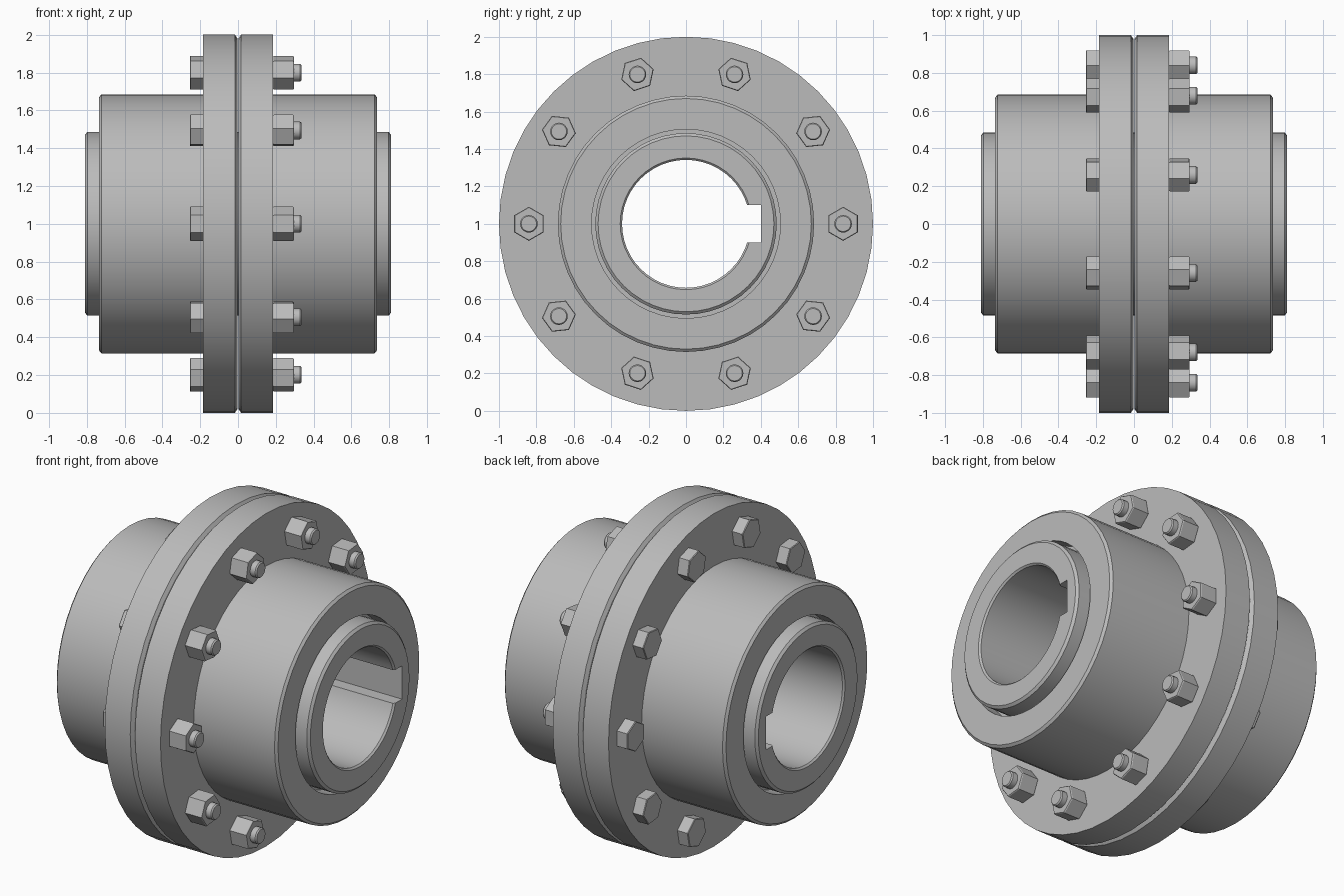
import bpy, bmesh, math

cube = bpy.data.objects.get("Cube")
if cube:
    bpy.data.objects.remove(cube, do_unlink=True)

AXIS = (0, 0, 1)      # the shaft axis runs along x through this point
SIDES = 48
BOLTS = 10
BOLT_CIRCLE = 0.84

steel = bpy.data.materials.new("grey steel")
steel.use_nodes = True
GREY = (0.5, 0.5, 0.5, 1)
steel.diffuse_color = GREY
steel.node_tree.nodes["Principled BSDF"].inputs["Base Color"].default_value = GREY


def lathe_mesh(name, profiles, offset=0.0):
    """Revolve closed (x, radius) profiles about x; each has its side count and phase."""
    bm = bmesh.new()
    for points, sides, phase in profiles:
        rings = []
        for i in range(sides):
            a = phase + math.tau * i / sides
            rings.append([bm.verts.new((x, offset + r * math.cos(a), r * math.sin(a)))
                          for x, r in points])
        n = len(points)
        for i in range(sides):
            here, there = rings[i], rings[(i + 1) % sides]
            for j in range(n):
                k = (j + 1) % n
                if points[j][1] == 0 and points[k][1] == 0:
                    continue
                bm.faces.new((here[j], here[k], there[k], there[j]))
    bmesh.ops.remove_doubles(bm, verts=bm.verts, dist=1e-5)
    bmesh.ops.recalc_face_normals(bm, faces=bm.faces)
    mesh = bpy.data.meshes.new(name)
    bm.to_mesh(mesh)
    bm.free()
    mesh.materials.append(steel)
    return mesh


def place(name, mesh, turn=0.0):
    obj = bpy.data.objects.new(name, mesh)
    obj.location = AXIS
    obj.rotation_euler.x = turn
    bpy.context.collection.objects.link(obj)
    return obj


def smooth(obj):
    bpy.ops.object.select_all(action='DESELECT')
    obj.select_set(True)
    bpy.context.view_layer.objects.active = obj
    bpy.ops.object.shade_smooth_by_angle(angle=math.radians(30))


# Hub tube with chamfered rims
end = [(0.80, 0.342), (0.81, 0.352), (0.81, 0.470), (0.797, 0.485)]
hub_profile = end + [(-x, r) for x, r in reversed(end)]
hub = place("hub", lathe_mesh("hub", [(hub_profile, SIDES, 0)]))

# Keyway slot cut through the bore
bpy.ops.mesh.primitive_cube_add(size=1, location=(0, 0.3, 1))
cutter = bpy.context.object
cutter.name = "keyway_cutter"
cutter.scale = (2, 0.2, 0.2)
cutter.hide_render = True
slot = hub.modifiers.new("keyway", 'BOOLEAN')
slot.operation = 'DIFFERENCE'
slot.solver = 'EXACT'
slot.object = cutter
bpy.context.view_layer.objects.active = hub
bpy.ops.object.modifier_apply(modifier=slot.name)
bpy.data.objects.remove(cutter, do_unlink=True)
smooth(hub)

# Two mirrored flanged sleeves meeting at a V groove, with a recess around the hub
sleeve_profile = [(0.003, 0.47), (0.003, 0.98), (0.016, 1.0), (0.185, 1.0),
                  (0.185, 0.685), (0.722, 0.685), (0.735, 0.670),
                  (0.735, 0.505), (0.64, 0.505), (0.64, 0.47)]
for side, sign in (("left", 1), ("right", -1)):
    points = [(sign * x, r) for x, r in sleeve_profile]
    name = side + "_flanged_sleeve"
    smooth(place(name, lathe_mesh(name, [(points, SIDES, 0)])))

# Hex bolts and nuts, repeated around the flange
HEX = math.pi / 6
head = [(-0.255, 0), (-0.255, 0.087), (-0.251, 0.091), (-0.185, 0.091), (-0.185, 0)]
shank = [(0.18, 0), (0.18, 0.047), (0.328, 0.047), (0.335, 0.041), (0.335, 0)]
nut = [(0.185, 0), (0.185, 0.087), (0.190, 0.091), (0.290, 0.091), (0.295, 0.087), (0.295, 0)]
bolt_mesh = lathe_mesh("bolt", [(head, 6, HEX), (shank, 20, 0)], BOLT_CIRCLE)
nut_mesh = lathe_mesh("nut", [(nut, 6, HEX)], BOLT_CIRCLE)
for i in range(BOLTS):
    turn = math.tau * i / BOLTS
    bolt = place(f"bolt_{i + 1}", bolt_mesh, turn)
    place(f"nut_{i + 1}", nut_mesh, turn)
smooth(bolt)
